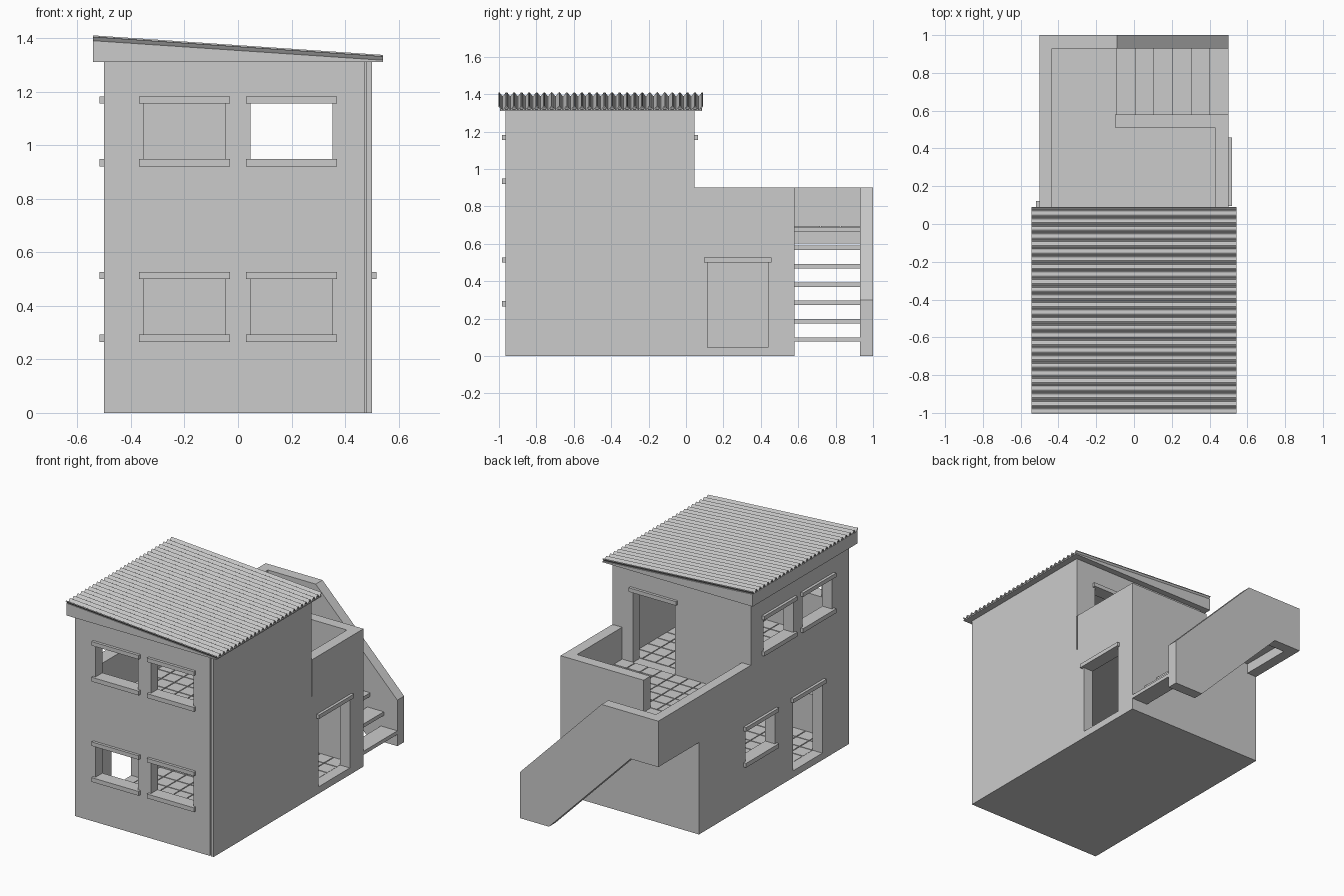
import bpy, bmesh, math

cube = bpy.data.objects.get("Cube")
if cube:
    bpy.data.objects.remove(cube, do_unlink=True)

plaster = bpy.data.materials.new("plain_grey")
plaster.use_nodes = True
GREY = (0.6, 0.6, 0.6, 1)
plaster.diffuse_color = GREY
plaster.node_tree.nodes["Principled BSDF"].inputs["Base Color"].default_value = GREY


def finish(name, bm):
    bmesh.ops.recalc_face_normals(bm, faces=bm.faces)
    me = bpy.data.meshes.new(name)
    bm.to_mesh(me)
    bm.free()
    me.materials.append(plaster)
    ob = bpy.data.objects.new(name, me)
    bpy.context.collection.objects.link(ob)
    return ob


def add_box(bm, x, y, z):
    vs = bmesh.ops.create_cube(bm, size=1)["verts"]
    for v in vs:
        v.co = [(r[0] + r[1]) / 2 + c * (r[1] - r[0]) for r, c in zip((x, y, z), v.co)]


def box(name, x, y, z):
    bm = bmesh.new()
    add_box(bm, x, y, z)
    return finish(name, bm)


def prism(name, profile, axis, lo, hi):
    """Extrude a flat profile along x (points are y,z) or y (points are x,z)."""
    bm = bmesh.new()
    place = lambda a, b, t: (t, a, b) if axis == "x" else (a, t, b)
    face = bm.faces.new([bm.verts.new(place(a, b, lo)) for a, b in profile])
    new = bmesh.ops.extrude_face_region(bm, geom=[face])["geom"]
    shift = place(0, 0, hi - lo)
    bmesh.ops.translate(bm, vec=shift, verts=[g for g in new if isinstance(g, bmesh.types.BMVert)])
    return finish(name, bm)


def cut(target, x, y, z):
    cutter = box("cutter", x, y, z)
    cutter.hide_render = True
    mod = target.modifiers.new("cut", "BOOLEAN")
    mod.operation = "DIFFERENCE"
    mod.solver = "EXACT"
    mod.object = cutter
    bpy.context.view_layer.objects.active = target
    bpy.ops.object.modifier_apply(modifier=mod.name)
    bpy.data.objects.remove(cutter, do_unlink=True)


# House body, stepped from tall front storey to terrace and overhanging landing
FRONT, REAR, LEDGE, W = -0.965, 0.045, 0.58, 0.5
FLOOR, RAIL, TOP = 0.69, 0.9, 1.315
house = prism("house_walls", [(FRONT, 0), (LEDGE, 0), (LEDGE, 0.6), (1, 0.6), (1, RAIL),
                              (REAR, RAIL), (REAR, TOP), (FRONT, TOP)], "x", -W, W)

# Rooms, terrace, landing and stairwell hollows
cut(house, (-0.43, 0.43), (-0.895, 0.51), (0.04, 0.665))
cut(house, (-0.43, 0.43), (-0.895, -0.025), (FLOOR, 1.4))
cut(house, (-0.435, 0.43), (REAR, 0.51), (FLOOR, 1))
cut(house, (-0.435, -0.1), (0.5, 0.6), (FLOOR, 1))
cut(house, (-0.435, -0.05), (LEDGE, 0.93), (FLOOR, 1))
cut(house, (-0.09, 0.6), (LEDGE, 1.1), (0.5, 1))
cut(house, (-0.43, 0), (LEDGE, 0.93), (0.5, 0.665))


# Openings with projecting lintels and sills
def opening(name, side, c, z0, z1, sill=True, width=0.305):
    face, out = {"front": (FRONT, -1), "back": (REAR, 1), "left": (-W, -1), "right": (W, 1)}[side]

    def spans(half, a, b):
        across = (c - half, c + half)
        deep = tuple(sorted((face + out * a, face + out * b)))
        return (across, deep) if side in ("front", "back") else (deep, across)

    cut(house, *spans(width / 2, -0.09, 0.05), (z0, z1))
    box(name + "_lintel", *spans(width / 2 + 0.018, -0.01, 0.018), (z1, z1 + 0.026))
    if sill:
        box(name + "_sill", *spans(width / 2 + 0.018, -0.01, 0.018), (z0 - 0.028, z0))


for i, c in enumerate((-0.2, 0.2)):
    opening(f"front_lower_window_{i}", "front", c, 0.293, 0.5)
    opening(f"front_upper_window_{i}", "front", c, 0.948, 1.155)
for i, c in enumerate((-0.24, -0.64)):
    opening(f"side_upper_window_{i}", "left", c, 0.948, 1.155)
opening("side_lower_window", "left", -0.05, 0.293, 0.5)
opening("side_door", "left", -0.54, 0.045, 0.5, False)
opening("entrance_door", "right", 0.277, 0.045, 0.5, False, 0.325)
opening("terrace_door", "back", 0.2, FLOOR, 1.155, False)

# Narrow wall joints
cut(house, (0.473, 0.48), (FRONT - 0.1, FRONT + 0.008), (-0.1, 1.31))
cut(house, (0.492, 0.6), (0.042, 0.05), (0.66, RAIL))

# Outer stair wall
prism("stair_wall", [(-0.09, RAIL), (W, 0.3), (W, 0), (0.29, 0), (-0.3, 0.6), (-0.09, 0.6)],
      "y", 0.93, 1)

# Open stair treads
RUN = 0.59 / 6
for i in range(6):
    x1 = W - RUN * i
    top = 0.098 * (i + 1) + 0.002
    box(f"stair_tread_{i}", (x1 - RUN - 0.02, x1), (LEDGE, 0.93), (top - 0.024, top))


# Floor tiles
def tiles(name, x, y, z, pitch=0.1):
    bm = bmesh.new()
    nx, ny = (max(1, round((r[1] - r[0]) / pitch)) for r in (x, y))
    sx, sy = (x[1] - x[0]) / nx, (y[1] - y[0]) / ny
    gap = 0.003
    for i in range(nx):
        for j in range(ny):
            a, b = x[0] + i * sx, y[0] + j * sy
            add_box(bm, (a + gap, a + sx - gap), (b + gap, b + sy - gap), (z - 0.002, z + 0.004))
    return finish(name, bm)


tiles("lower_floor_tiles", (-0.43, 0.43), (-0.895, 0.51), 0.04)
tiles("upper_floor_tiles", (-0.43, 0.43), (-0.895, -0.025), FLOOR)
tiles("terrace_tiles", (-0.435, 0.43), (REAR, 0.51), FLOOR)
tiles("landing_tiles", (-0.435, -0.1), (0.51, 0.93), FLOOR)

# Sloping roof base
EAVE, Y0, Y1 = 0.542, -1.0, 0.088
HIGH, LOW = 1.39, 1.317
prism("roof_base", [(-EAVE, 1.31), (EAVE, 1.31), (EAVE, LOW), (-EAVE, HIGH)], "y", Y0 + 0.005, Y1 - 0.002)

# Corrugated roof sheet
bm = bmesh.new()
WAVES, STEPS = 27, 8
rows = []
for k in range(WAVES * STEPS + 1):
    y = Y0 + (Y1 - Y0) * k / (WAVES * STEPS)
    lift = 0.01 + 0.01 * math.cos(math.tau * k / STEPS)
    rows.append([bm.verts.new((x, y, z + lift)) for x, z in ((-EAVE, HIGH), (EAVE, LOW))])
for a, b in zip(rows, rows[1:]):
    bm.faces.new((a[0], a[1], b[1], b[0]))
sheet = finish("roof_sheet", bm)
solid = sheet.modifiers.new("thickness", "SOLIDIFY")
solid.thickness = 0.006
solid.offset = -1
